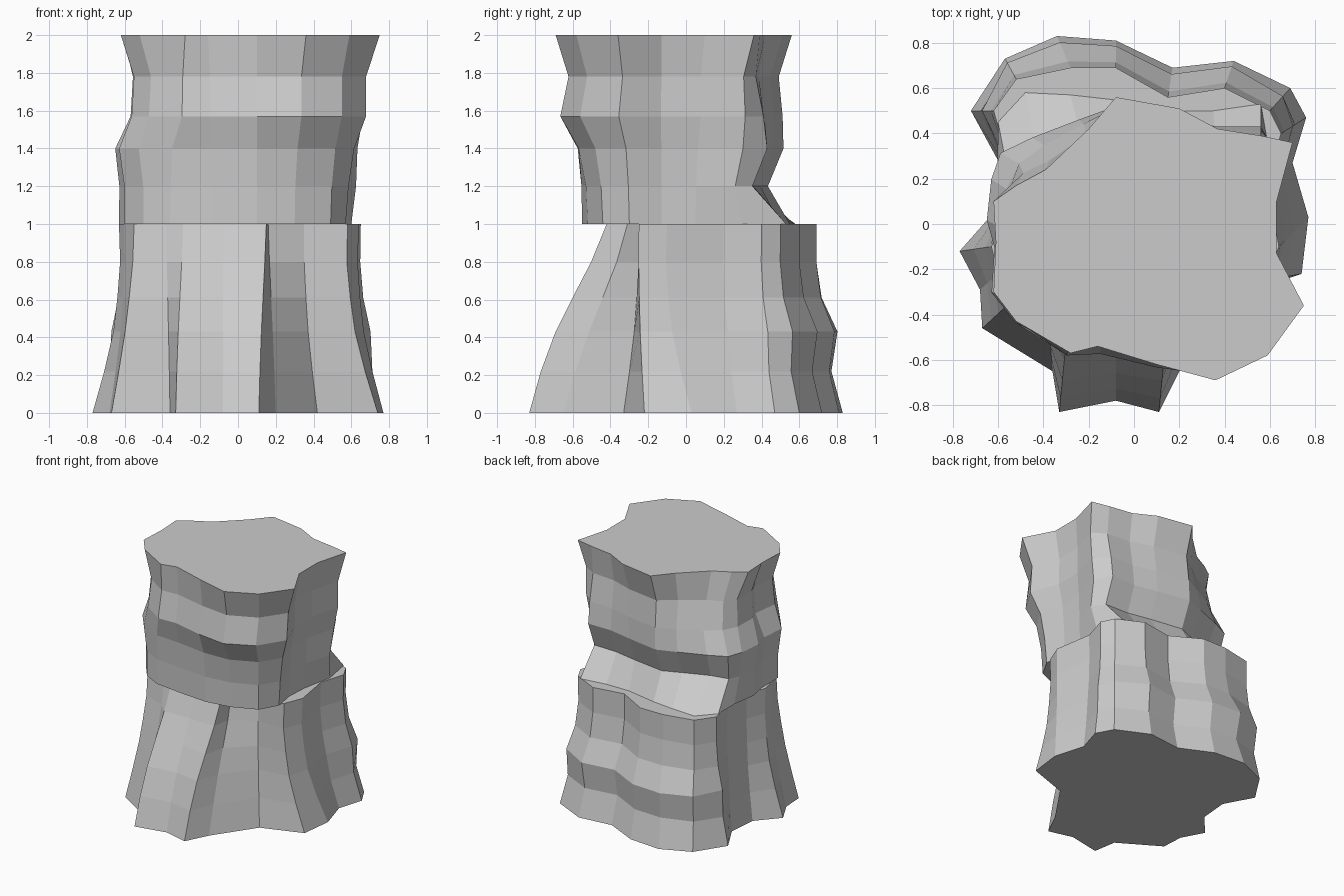
import bpy, bmesh

if "Cube" in bpy.data.objects:
    bpy.data.objects.remove(bpy.data.objects["Cube"])


def loft(name, rings):
    """Skin a stack of equal-length rings and close both ends."""
    bm = bmesh.new()
    loops = [[bm.verts.new(p) for p in ring] for ring in rings]
    n = len(loops[0])
    for a, b in zip(loops, loops[1:]):
        for i in range(n):
            j = (i + 1) % n
            bm.faces.new((a[i], a[j], b[j], b[i]))
    caps = [bm.faces.new(loops[0][::-1]), bm.faces.new(loops[-1])]
    bmesh.ops.triangulate(bm, faces=caps)
    bmesh.ops.recalc_face_normals(bm, faces=bm.faces)
    mesh = bpy.data.meshes.new(name)
    bm.to_mesh(mesh)
    bm.free()
    obj = bpy.data.objects.new(name, mesh)
    bpy.context.collection.objects.link(obj)
    return obj


def blend(bottom, top, levels):
    """Blend outlines; each level is z, then the blend at front, side and back."""
    rings = []
    for z, front, side, back in levels:
        ring = []
        for (x0, y0), (x1, y1) in zip(bottom, top):
            w = min(1, abs(y0) / (0.55 if z > 1 else 0.7)) ** 2
            t = side + w * ((front if y0 < 0 else back) - side)
            ring.append((x0 + (x1 - x0) * t, y0 + (y1 - y0) * t, z))
        rings.append(ring)
    return rings


# Lower block, with a flared front root
base = [(-.33, -.83), (-.08, -.78), (.11, -.83), (.2, -.65), (.42, -.33),
        (.74, -.22), (.77, .03), (.70, .27), (.76, .47), (.69, .6), (.44, .72),
        (.17, .69), (-.08, .81), (-.34, .83), (-.57, .73), (-.72, .5),
        (-.6, .28), (-.62, .05), (-.77, -.12), (-.68, -.29), (-.67, -.46), (-.36, -.65)]
shoulder = [(-.29, -.42), (-.08, -.42), (.15, -.42), (.16, -.31), (.35, -.25),
            (.58, -.25), (.64, -.10), (.59, .2), (.65, .4), (.6, .5), (.4, .6),
            (.15, .56), (-.08, .69), (-.28, .69), (-.52, .64), (-.62, .5),
            (-.56, .28), (-.57, .05), (-.63, -.1), (-.6, -.22), (-.55, -.35), (-.38, -.38)]
loft("lower_block", blend(base, shoulder, [
    (0, 0, 0, 0), (.22, .15, .45, .43), (.43, .34, .8, .2),
    (.61, .56, .95, .8), (.8, .8, 1.05, 1), (1, 1, 1, 1)]))

# Upper block, with a ragged skirt at the back
skirt = [(-.6, .25), (-.63, .05), (-.6, -.1), (-.6, -.3), (-.5, -.43), (-.36, -.5),
         (-.14, -.53), (.1, -.55), (.3, -.52), (.49, -.44), (.57, -.3), (.54, -.13),
         (.55, .05), (.6, .3), (.56, .53), (.35, .5), (.15, .5), (-.1, .55),
         (-.28, .57), (-.48, .58), (-.6, .45)]
crown = [(-.62, .1), (-.61, -.08), (-.57, -.11), (-.62, -.3), (-.52, -.43), (-.28, -.57),
         (-.16, -.54), (.1, -.62), (.36, -.69), (.59, -.58), (.75, -.36), (.63, -.13),
         (.63, .1), (.70, .36), (.56, .39), (.37, .42), (.2, .51), (-.08, .56),
         (-.2, .42), (-.39, .24), (-.52, .17)]
rings = blend(skirt, crown, [
    (1, 0, 0, 0), (1.2, .05, .1, .6), (1.4, .25, .25, .5),
    (1.57, .6, .6, .6), (1.78, .6, .6, .8), (2, 1, 1, 1)])
# Waist in the back and left sides, bulge in the front
back_scale = [1, .78, .93, .92, .88, 1]
left_scale = [1, 1, 1.04, .92, .9, 1]
front_scale = [1, 1, 1.01, 1.07, 1, 1]


def ease(scale, amount):
    return 1 + (scale - 1) * max(0, min(1, amount))


for k, ring in enumerate(rings):
    rings[k] = [(x * ease(left_scale[k], -x / .5),
                 y * ease(back_scale[k], y / .4) * ease(front_scale[k], -y / .4), z)
                for x, y, z in ring]
loft("upper_block", rings)
